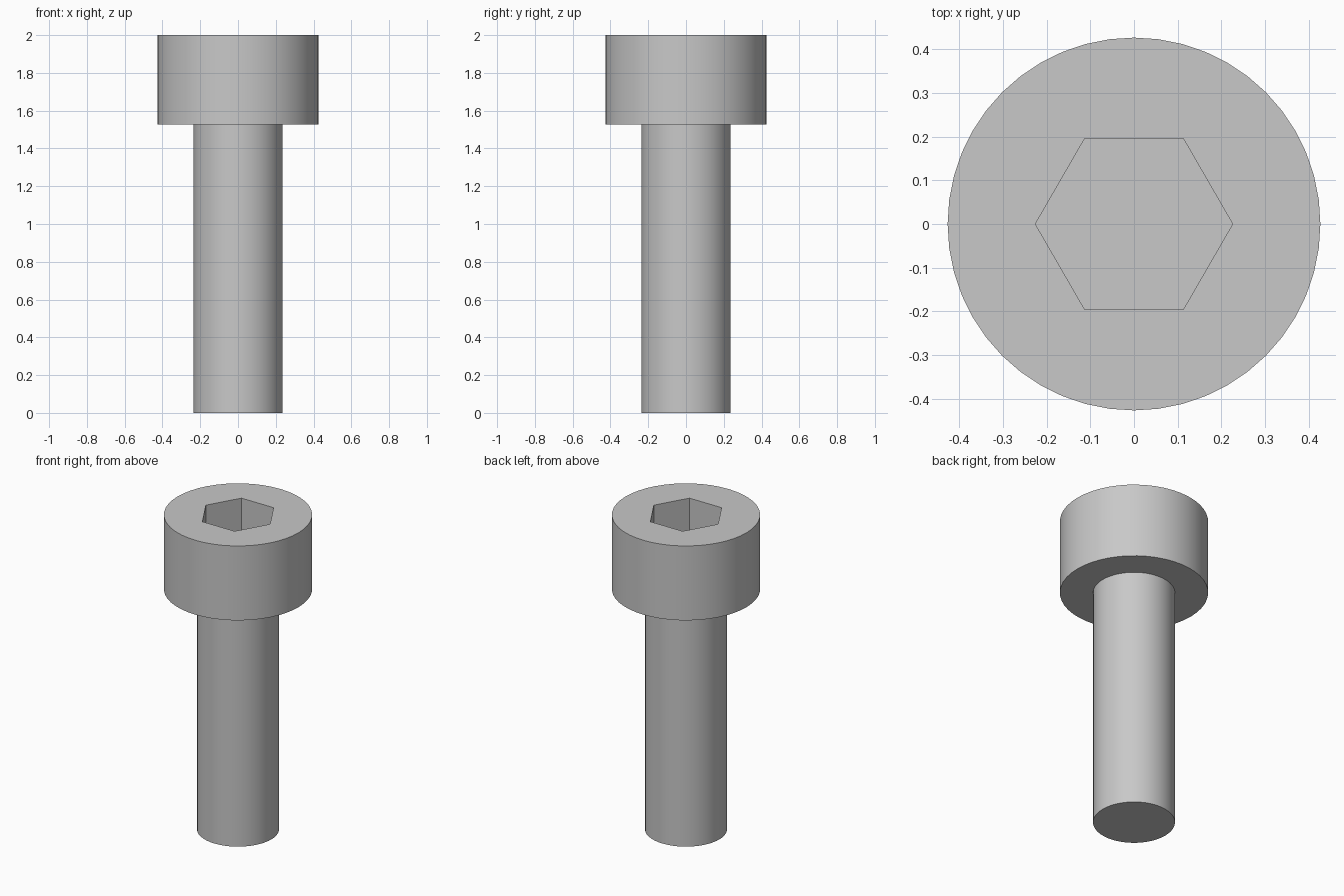
import bpy

if "Cube" in bpy.data.objects:
    bpy.data.objects.remove(bpy.data.objects["Cube"], do_unlink=True)

TOP, HEAD_BASE = 2.0, 1.527
HEAD_R, SHANK_R = 0.427, 0.236
SOCKET_R, SOCKET_DEPTH = 0.226, 0.236

# Single steel colour
steel = bpy.data.materials.new("steel grey")
steel.use_nodes = True
colour = (0.58, 0.58, 0.58, 1)
steel.diffuse_color = colour
steel.node_tree.nodes["Principled BSDF"].inputs["Base Color"].default_value = colour


def cylinder(name, radius, bottom, top, sides, turn=0):
    bpy.ops.mesh.primitive_cylinder_add(
        vertices=sides, radius=radius, depth=top - bottom,
        location=(0, 0, (bottom + top) / 2), rotation=(0, 0, turn))
    obj = bpy.context.object
    obj.name = name
    obj.data.materials.append(steel)
    return obj


def smooth(obj):
    bpy.ops.object.select_all(action="DESELECT")
    obj.select_set(True)
    bpy.context.view_layer.objects.active = obj
    bpy.ops.object.shade_smooth_by_angle()


# Plain round shank, seated slightly inside the head
shank = cylinder("shank", SHANK_R, 0, HEAD_BASE + 0.03, 48)
smooth(shank)

# Cylindrical head
head = cylinder("head", HEAD_R, HEAD_BASE, TOP, 48)

# Hexagonal socket, corners pointing along x
cutter = cylinder("socket_cutter", SOCKET_R, TOP - SOCKET_DEPTH, TOP + 0.1, 6,
                  turn=3.14159265 / 2)
cutter.hide_render = True
cut = head.modifiers.new("hex socket", "BOOLEAN")
cut.operation = "DIFFERENCE"
cut.solver = "EXACT"
cut.object = cutter
bpy.context.view_layer.objects.active = head
bpy.ops.object.modifier_apply(modifier=cut.name)
bpy.data.objects.remove(cutter, do_unlink=True)
smooth(head)
